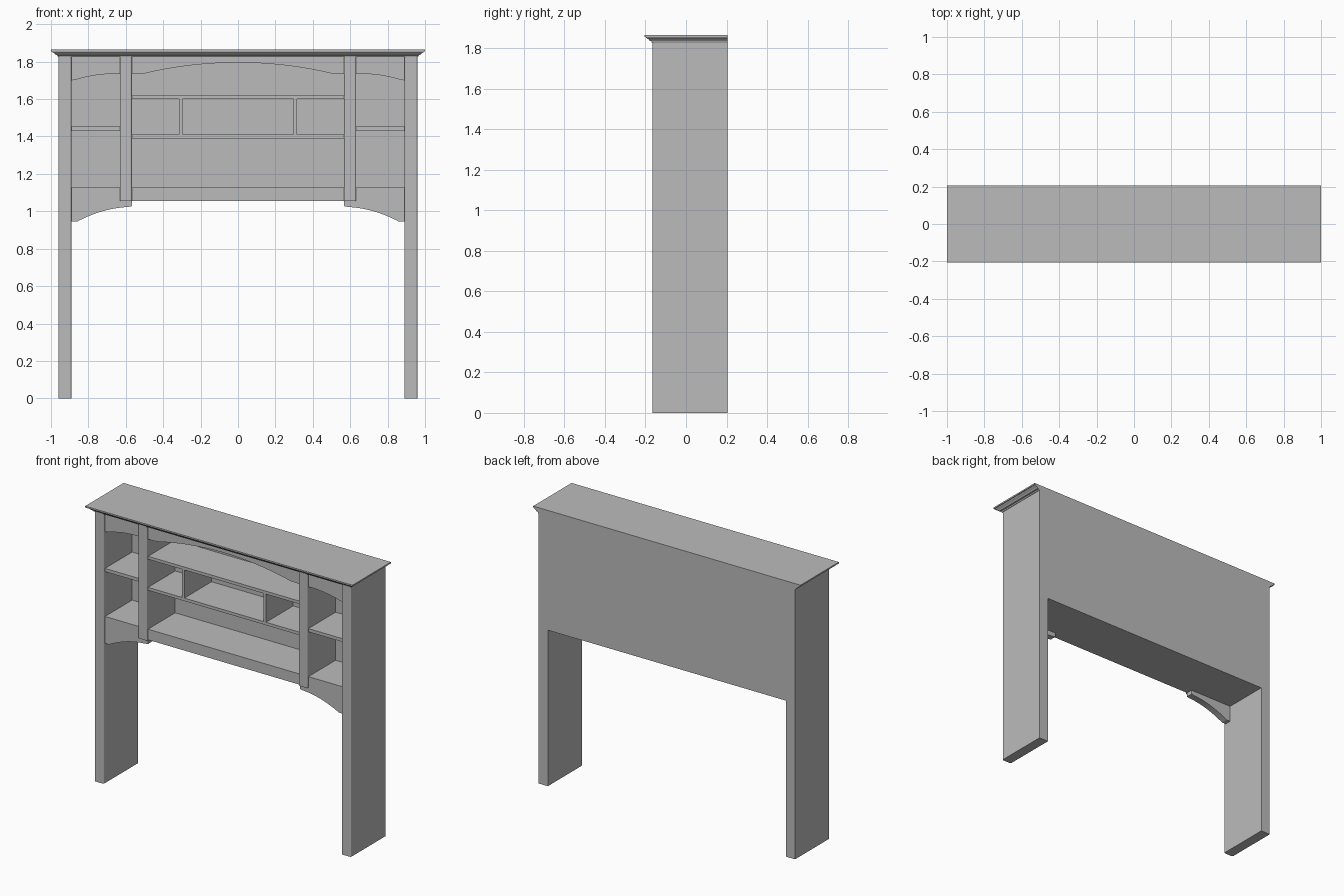
import bpy
import bmesh

if "Cube" in bpy.data.objects:
    bpy.data.objects.remove(bpy.data.objects["Cube"], do_unlink=True)

paint = bpy.data.materials.new("plain_grey")
paint.use_nodes = True
grey = (0.5, 0.5, 0.5, 1)
paint.diffuse_color = grey
paint.node_tree.nodes["Principled BSDF"].inputs["Base Color"].default_value = grey

BACK, FRONT = 0.205, -0.165     # outer depth of the carcass
INNER, FACE = 0.14, -0.15       # back panel face, front of shelves and rails
TOP, BASE = 1.83, 1.055         # underside of the crown, underside of the hutch
LEG_IN, LEG_OUT = 0.89, 0.96
POST_IN, POST_OUT = 0.568, 0.632


def finish(name, bm):
    bmesh.ops.recalc_face_normals(bm, faces=bm.faces)
    mesh = bpy.data.meshes.new(name)
    bm.to_mesh(mesh)
    bm.free()
    mesh.materials.append(paint)
    obj = bpy.data.objects.new(name, mesh)
    bpy.context.collection.objects.link(obj)
    return obj


def box(name, x, y, z, bevel=0):
    """Box from ranges, optionally with rounded upright front edges."""
    bm = bmesh.new()
    bmesh.ops.create_cube(bm, size=1)
    for v in bm.verts:
        v.co = [r[0] if c < 0 else r[1] for c, r in zip(v.co, (x, y, z))]
    if bevel:
        front = [e for e in bm.edges
                 if all(v.co.y < y[0] + 0.001 for v in e.verts)
                 and abs(e.verts[0].co.z - e.verts[1].co.z) > 0.01]
        bmesh.ops.bevel(bm, geom=front, offset=bevel, segments=3,
                        profile=0.5, affect='EDGES')
    return finish(name, bm)


def plate(name, outline, y0, y1):
    """Extrude an x-z outline through the depth."""
    bm = bmesh.new()
    face = bm.faces.new([bm.verts.new((x, y0, z)) for x, z in outline])
    new = bmesh.ops.extrude_face_region(bm, geom=[face])["geom"]
    bmesh.ops.translate(bm, vec=(0, y1 - y0, 0),
                        verts=[v for v in new if isinstance(v, bmesh.types.BMVert)])
    return finish(name, bm)


def arc(a, b, rise, steps=16):
    """Shallow upward bow between two points."""
    pts = []
    for i in range(steps + 1):
        t = i / steps
        pts.append((a[0] + (b[0] - a[0]) * t,
                    a[1] + (b[1] - a[1]) * t + 4 * rise * t * (1 - t)))
    return pts


def span(side, a, b):
    return tuple(sorted((side * a, side * b)))


# Matching parts on both sides
for side, label in ((-1, "right"), (1, "left")):
    box(f"{label}_leg_panel", span(side, LEG_IN, LEG_OUT), (FRONT, BACK), (0, TOP), 0.009)
    box(f"{label}_post", span(side, POST_IN, POST_OUT), (FRONT, INNER), (BASE, TOP), 0.009)
    box(f"{label}_side_shelf", span(side, POST_OUT, LEG_IN), (FACE, INNER), (1.43, 1.452))
    box(f"{label}_cubby_divider", span(side, 0.296, 0.315), (FACE, INNER), (1.41, 1.6))

    # Curved valance over the side bay
    valance = [(LEG_IN, TOP), (LEG_IN, 1.7)]
    valance += arc((0.872, 1.702), (0.66, 1.735), 0.008)
    valance += [(POST_OUT, 1.735), (POST_OUT, TOP)]
    plate(f"{label}_side_valance", [(side * x, z) for x, z in valance], FACE, FACE + 0.04)

    # Curved bracket under the side bay
    bracket = [(LEG_IN, BASE), (LEG_IN, 0.945)]
    bracket += arc((0.86, 0.945), (0.59, 1.023), 0.016)
    bracket += [(POST_IN, 1.027), (POST_IN, BASE)]
    plate(f"{label}_bracket", [(side * x, z) for x, z in bracket], FACE, FACE + 0.045)

# Back panel, bottom shelf and centre shelves
box("back_panel", (-LEG_IN, LEG_IN), (INNER, BACK), (BASE, TOP))
box("bottom_shelf", (-LEG_IN, LEG_IN), (FACE, INNER), (BASE, 1.127))
for name, z in (("lower_centre_shelf", (1.39, 1.41)), ("upper_centre_shelf", (1.6, 1.62))):
    box(name, (-POST_IN, POST_IN), (FACE, INNER), z)

# Arched valance over the centre bay
arch = [(-POST_IN, TOP), (-POST_IN, 1.735)]
arch += arc((-0.5, 1.737), (0.5, 1.737), 0.058, 28)
arch += [(POST_IN, 1.735), (POST_IN, TOP)]
plate("centre_valance", arch, FACE, FACE + 0.04)

# Crown moulding: stacked outlines flaring to the front and sides, flush at the back
bm = bmesh.new()
rings = []
for out, z in ((0.003, 1.826), (0.006, 1.834), (0.014, 1.836), (0.02, 1.843),
               (0.032, 1.851), (0.034, 1.855), (0.04, 1.855), (0.04, 1.865)):
    x, y = LEG_OUT + out, FRONT - out
    rings.append([bm.verts.new(p) for p in
                  ((-x, y, z), (x, y, z), (x, BACK, z), (-x, BACK, z))])
for low, high in zip(rings, rings[1:]):
    for i in range(4):
        j = (i + 1) % 4
        bm.faces.new((low[i], low[j], high[j], high[i]))
bm.faces.new(rings[0])
bm.faces.new(rings[-1])
finish("crown_moulding", bm)
